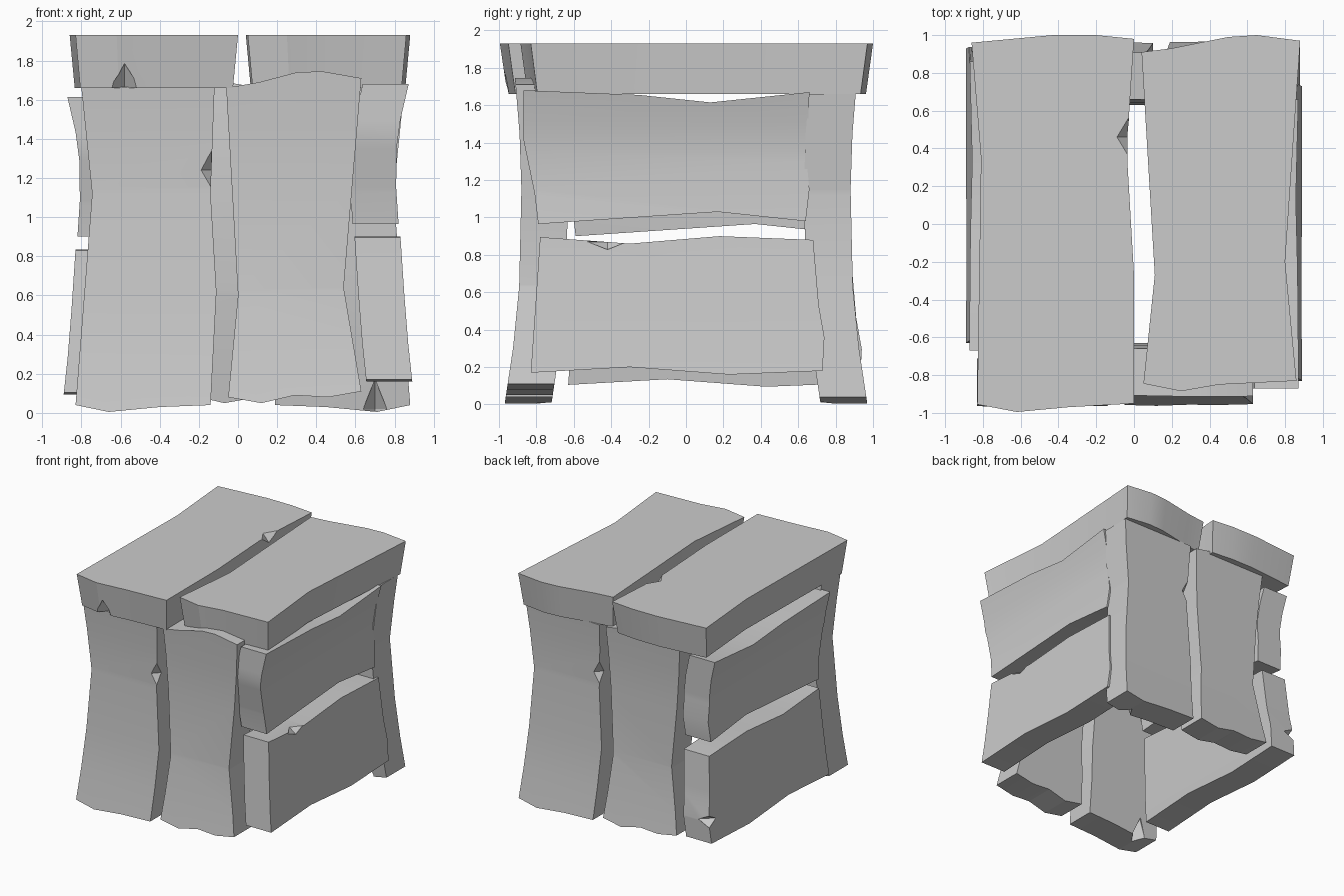
import bpy, bmesh, math
from mathutils import Matrix, Vector

if "Cube" in bpy.data.objects:
    bpy.data.objects.remove(bpy.data.objects["Cube"])

FRONT_BEND = [(0, .97), (.3, .925), (.63, .892), (1.15, .88), (1.45, .89), (1.74, .914)]
SIDE_BEND = [(.1, .897), (.35, .87), (.6, .85), (.9, .83), (.97, .82),
             (1.15, .808), (1.35, .81), (1.5, .83), (1.68, .872)]


def bend_at(bend, v):
    if v <= bend[0][0]:
        return bend[0][1]
    for (a, p), (b, q) in zip(bend, bend[1:]):
        if v <= b:
            return p + (q - p) * (v - a) / (b - a)
    return bend[-1][1]


def chip(obj, centre, size):
    """Bite a small faceted chip out of a plank edge."""
    bm = bmesh.new()
    bmesh.ops.create_uvsphere(bm, u_segments=4, v_segments=2, radius=1)
    for v in bm.verts:
        v.co = Vector(centre) + Vector([c * s for c, s in zip(v.co, size)])
    me = bpy.data.meshes.new("chip_cutter")
    bm.to_mesh(me)
    bm.free()
    cutter = bpy.data.objects.new("chip_cutter", me)
    bpy.context.collection.objects.link(cutter)
    cutter.hide_render = True
    mod = obj.modifiers.new("chip", 'BOOLEAN')
    mod.operation = 'DIFFERENCE'
    mod.solver = 'EXACT'
    mod.object = cutter
    bpy.context.view_layer.objects.active = obj
    bpy.ops.object.modifier_apply(modifier=mod.name)
    bpy.data.objects.remove(cutter)


def plank(name, outline, bend, thick, place, taper=(1, 1), matrix=None, chips=()):
    """Extrude an outline (u, v), bend its depth along v, and place it on the box."""
    bm = bmesh.new()
    face = bm.faces.new([bm.verts.new((u, v, 0)) for u, v in outline])
    ext = bmesh.ops.extrude_face_region(bm, geom=[face], use_keep_orig=True)
    for v in ext["geom"]:
        if isinstance(v, bmesh.types.BMVert):
            v.co.z = thick
    for k, _ in bend[1:-1]:
        bmesh.ops.bisect_plane(bm, geom=bm.verts[:] + bm.edges[:] + bm.faces[:],
                               plane_co=(0, k, 0), plane_no=(0, 1, 0), dist=1e-5)
    us, vs = zip(*outline)
    cu, cv = (min(us) + max(us)) / 2, (min(vs) + max(vs)) / 2
    for vert in bm.verts:
        u, v, w = vert.co
        depth = bend_at(bend, v) - w
        if w > thick / 2:
            u, v = cu + (u - cu) * taper[0], cv + (v - cv) * taper[1]
        vert.co = place(u, v, depth)
        if matrix:
            vert.co = matrix @ vert.co
    bmesh.ops.recalc_face_normals(bm, faces=bm.faces[:])
    me = bpy.data.meshes.new(name)
    bm.to_mesh(me)
    bm.free()
    obj = bpy.data.objects.new(name, me)
    bpy.context.collection.objects.link(obj)
    for centre, size in chips:
        if matrix:
            centre = matrix @ Vector(centre)
        chip(obj, centre, size)
    bpy.ops.object.select_all(action='DESELECT')
    obj.select_set(True)
    bpy.context.view_layer.objects.active = obj
    bpy.ops.object.shade_smooth_by_angle(angle=math.radians(15))


def on_front(u, v, d): return Vector((u, -d, v))
def on_side(u, v, d): return Vector((d, u, v))
def on_top(u, v, d): return Vector((u, v, d))


# Vertical planks: front pair, and the same pair turned round for the back
wide = [(-.83, .04), (-.66, .005), (-.4, .03), (-.14, .04), (-.11, .62), (-.14, 1.12),
        (-.12, 1.66), (-.4, 1.67), (-.8, 1.66), (-.745, 1.12)]
narrow = [(-.05, .08), (.12, .05), (.29, .09), (.46, .08), (.63, .11), (.54, .64), (.63, 1.71),
          (.43, 1.745), (.3, 1.74), (.11, 1.69), (-.06, 1.66), (0, .6)]
turn = Matrix.Translation((.05, 0, 0)) @ Matrix.Rotation(math.pi, 4, 'Z')
wide_chips = [((-.135, -.885, 1.24), (.055, .06, .1)), ((-.65, -.715, .02), (.06, .1, .19))]
for label, m in (("front", None), ("back", turn)):
    plank(label + "_plank_wide", wide, FRONT_BEND, .25, on_front, matrix=m, chips=wide_chips)
    plank(label + "_plank_narrow", narrow, FRONT_BEND, .25, on_front, matrix=m)

# Horizontal planks: right pair, and a mirrored, shifted pair on the left
upper = [(-.87, 1.68), (-.25, 1.655), (.13, 1.615), (.66, 1.67), (.645, 1.3), (.66, 1.15),
         (.64, .98), (.17, 1.03), (-.79, .965), (-.81, 1.13), (-.87, 1.42)]
lower = [(-.78, .895), (-.3, .86), (.18, .9), (.68, .88), (.71, .53), (.74, .36),
         (.73, .18), (.23, .16), (-.3, .2), (-.83, .17), (-.8, .6)]
mirror = Matrix.Translation((0, .2, -.065)) @ Matrix.Diagonal((-1, 1, 1, 1))
right_chip = [((.83, -.42, .87), (.06, .11, .045))]
left_chip = [((.87, .735, .36), (.1, .09, .05))]
for label, m, ch in (("right", None, right_chip), ("left", mirror, left_chip)):
    plank(label + "_plank_upper", upper, SIDE_BEND, .235, on_side, matrix=m)
    plank(label + "_plank_lower", lower, SIDE_BEND, .235, on_side, matrix=m, chips=ch)

# Two top planks, narrowing towards their undersides
top_left = [(-.83, -.955), (-.62, -.995), (-.35, -.97), (0, -.95), (0, -.27), (-.035, .33),
            (-.025, .6), (0, .98), (-.2, 1), (-.43, 1), (-.86, .96), (-.81, .35)]
top_right = [(.05, -.845), (.25, -.885), (.45, -.85), (.86, -.83), (.8, -.2), (.88, .97),
             (.65, 1), (.5, .99), (.2, .93), (.04, .91), (.11, -.27)]
flat = [(-1, 1.93), (1, 1.93)]
plank("top_plank_left", top_left, flat, .27, on_top, (.94, .96),
      chips=[((-.03, .46, 1.93), (.06, .1, .07)), ((-.58, -.955, 1.66), (.07, .07, .16))])
plank("top_plank_right", top_right, flat, .27, on_top, (.94, .96))
